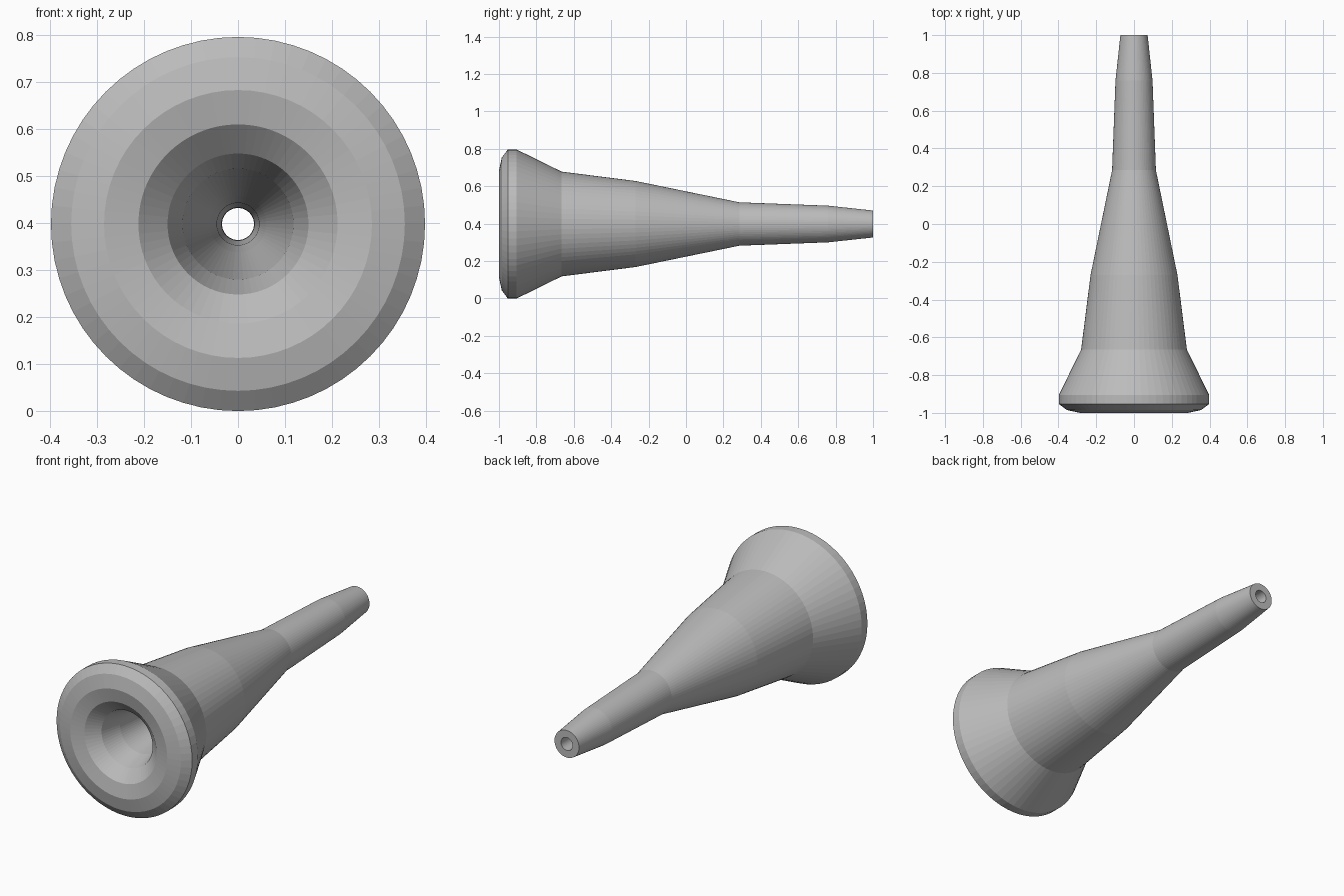
import bpy
import bmesh
from math import cos, sin, tau

cube = bpy.data.objects.get("Cube")
if cube:
    bpy.data.objects.remove(cube, do_unlink=True)

SEGMENTS = 64
AXIS_HEIGHT = 0.398

# Closed profile as (radius, y): shank and cup outside, rim, then cup and bore inside
PROFILE = [
    (0.072, 1.0), (0.098, 0.76), (0.116, 0.285), (0.23, -0.27), (0.28, -0.665),
    (0.398, -0.905), (0.398, -0.953), (0.355, -0.985), (0.285, -1.0),
    (0.212, -0.985), (0.15, -0.93), (0.118, -0.82), (0.06, -0.4),
    (0.045, -0.25), (0.035, 0.0), (0.034, 1.0),
]


def make_material(name, colour):
    mat = bpy.data.materials.new(name)
    mat.use_nodes = True
    mat.diffuse_color = colour
    mat.node_tree.nodes["Principled BSDF"].inputs["Base Color"].default_value = colour
    return mat


def lathe(name, profile, mat):
    """Turn a closed profile around the y direction."""
    bm = bmesh.new()
    rings = []
    for radius, y in profile:
        angles = [tau * i / SEGMENTS for i in range(SEGMENTS)]
        rings.append([bm.verts.new((radius * cos(a), y, radius * sin(a))) for a in angles])
    for ring, following in zip(rings, rings[1:] + rings[:1]):
        for i in range(SEGMENTS):
            j = (i + 1) % SEGMENTS
            bm.faces.new((ring[i], ring[j], following[j], following[i]))
    bmesh.ops.recalc_face_normals(bm, faces=bm.faces)
    mesh = bpy.data.meshes.new(name)
    bm.to_mesh(mesh)
    bm.free()
    mesh.materials.append(mat)
    obj = bpy.data.objects.new(name, mesh)
    obj.location.z = AXIS_HEIGHT
    bpy.context.collection.objects.link(obj)
    return obj


# Hollow turned body with faceted bands
metal = make_material("light_grey", (0.5, 0.5, 0.5, 1.0))
lathe("mouthpiece_body", PROFILE, metal)
